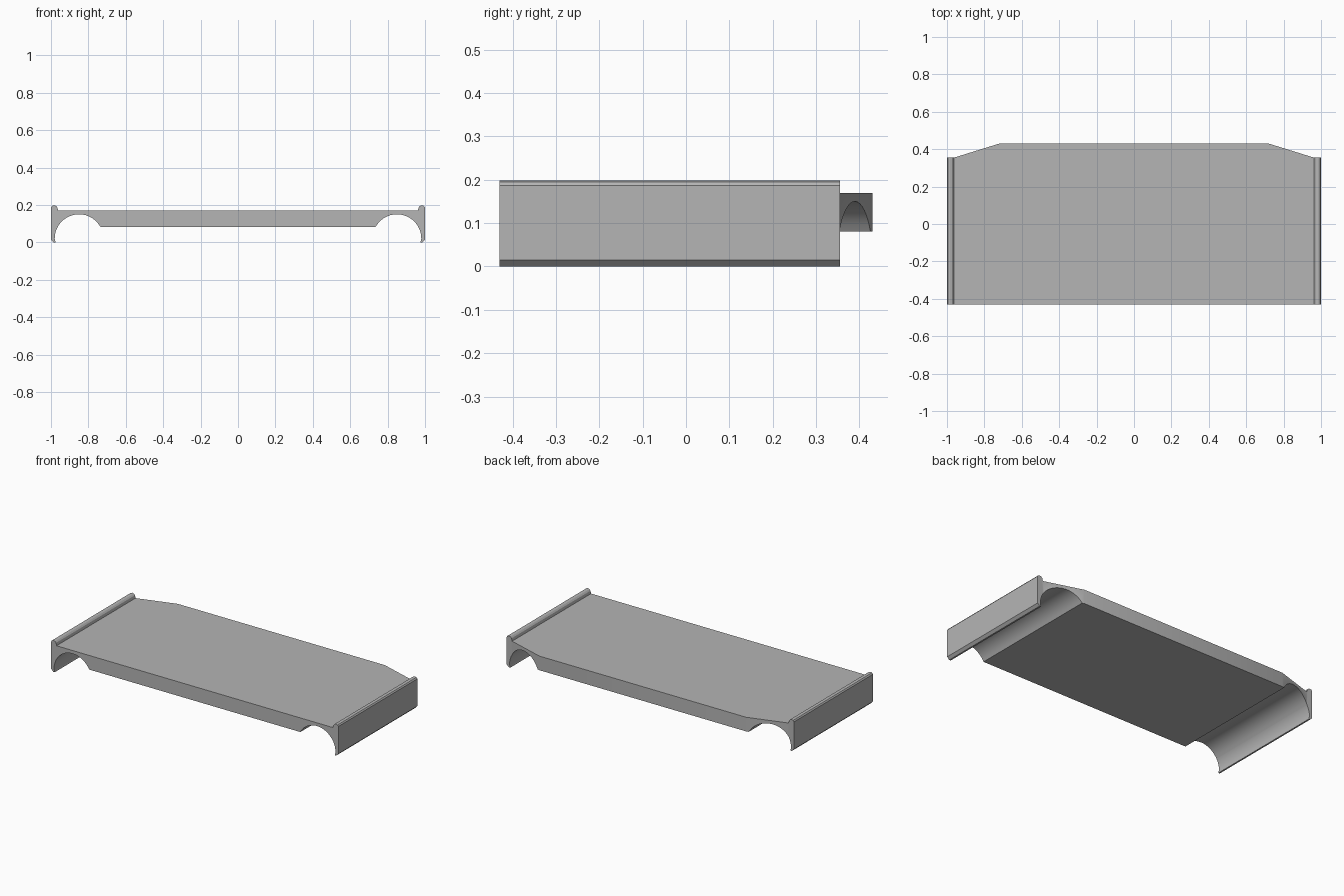
import bpy
import bmesh
from math import sin, cos, radians
from mathutils import Vector

cube = bpy.data.objects.get("Cube")
if cube:
    bpy.data.objects.remove(cube, do_unlink=True)

DEPTH = 0.43          # half depth
RAIL_END = 0.355      # where the side rails stop at the back
TAPER_IN, TAPER_OUT = 0.72, 0.962
POCKET_RISE = 0.05

# Grey plastic
grey = bpy.data.materials.new("grey")
grey.use_nodes = True
colour = (0.46, 0.46, 0.46, 1)
grey.diffuse_color = colour
grey.node_tree.nodes["Principled BSDF"].inputs["Base Color"].default_value = colour

# Right half of the section: underside edge, arch, foot, outer wall, lip
half = [(0.735, 0.08)]
for i in range(21):
    a = radians(152 - i * 7.6)
    half.append((0.85 + 0.13 * cos(a), 0.02 + 0.13 * sin(a)))
half[0:2] = [(0.735, 0.081)]
half += [(0.975, 0), (0.985, 0), (1, 0.015), (1, 0.187), (0.994, 0.195),
         (0.984, 0.198), (0.973, 0.195), (0.966, 0.187), (0.962, 0.17)]
section = half + [(-x, z) for x, z in reversed(half)]

# Extrude the section from front to back
bm = bmesh.new()
face = bm.faces.new([bm.verts.new((x, -DEPTH, z)) for x, z in section])
made = bmesh.ops.extrude_face_region(bm, geom=[face], use_keep_orig=True)
back = [v for v in made["geom"] if isinstance(v, bmesh.types.BMVert)]
bmesh.ops.translate(bm, vec=(0, 2 * DEPTH, 0), verts=back)
bmesh.ops.recalc_face_normals(bm, faces=bm.faces[:])


def cut(geom, point, normal):
    bmesh.ops.bisect_plane(bm, geom=geom, dist=1e-5, plane_co=point, plane_no=normal)


# Taper the rear corners
for x in (-TAPER_OUT, -TAPER_IN, TAPER_IN, TAPER_OUT):
    cut(bm.verts[:] + bm.edges[:] + bm.faces[:], (x, 0, 0), (1, 0, 0))
for v in bm.verts:
    if v.co.y > 0:
        t = (abs(v.co.x) - TAPER_IN) / (TAPER_OUT - TAPER_IN)
        v.co.y = DEPTH + (RAIL_END - DEPTH) * min(max(t, 0), 1)


# Sloping hollow under the middle, deepest behind the rear wall
def underside():
    return min((f for f in bm.faces if f.normal.z < -0.9
                and abs(f.calc_center_median().x) < 0.01),
               key=lambda f: f.calc_center_median().y)


bm.normal_update()
f = underside()
cut([f] + f.edges[:] + f.verts[:], (0, 0.415, 0), (0, 1, 0))
bm.normal_update()
made = bmesh.ops.extrude_face_region(bm, geom=[underside()])
for v in made["geom"]:
    if isinstance(v, bmesh.types.BMVert) and v.co.y > 0:
        v.co += Vector((0, 0, POCKET_RISE))
bmesh.ops.remove_doubles(bm, verts=bm.verts[:], dist=1e-5)
bmesh.ops.recalc_face_normals(bm, faces=bm.faces[:])

mesh = bpy.data.meshes.new("tray")
bm.to_mesh(mesh)
bm.free()
mesh.materials.append(grey)
tray = bpy.data.objects.new("tray", mesh)
bpy.context.collection.objects.link(tray)

# Smooth arches, sharp corners
bpy.ops.object.select_all(action="DESELECT")
tray.select_set(True)
bpy.context.view_layer.objects.active = tray
bpy.ops.object.shade_smooth_by_angle(angle=radians(25))
